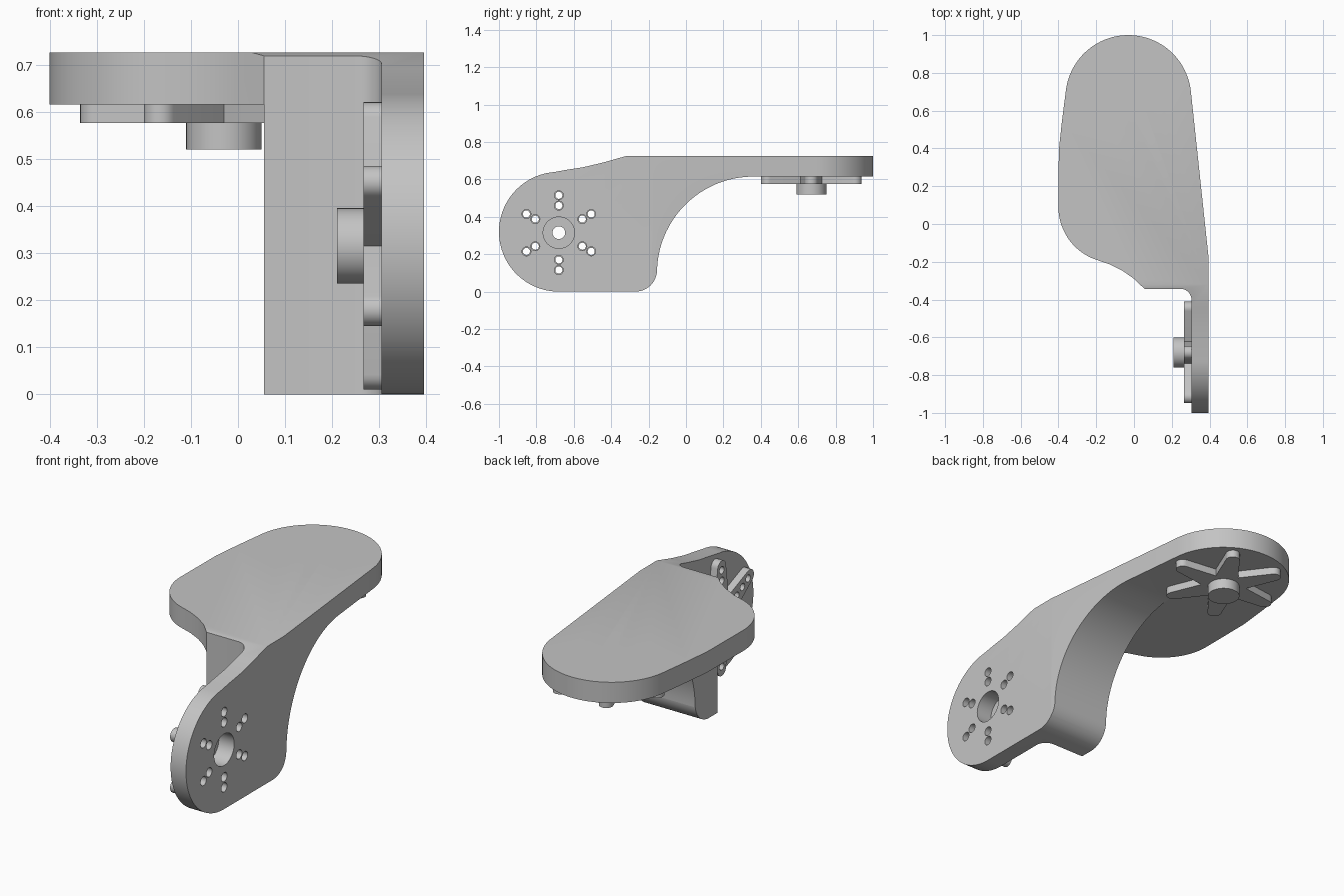
import bpy, bmesh
from math import cos, sin, pi, radians
from mathutils import Matrix, Vector

if "Cube" in bpy.data.objects:
    bpy.data.objects.remove(bpy.data.objects["Cube"], do_unlink=True)

grey = bpy.data.materials.new("light grey")
grey.use_nodes = True
grey.diffuse_color = (0.55, 0.55, 0.55, 1)
grey.node_tree.nodes["Principled BSDF"].inputs["Base Color"].default_value = grey.diffuse_color


def arc(cx, cy, r, start, end, steps=24):
    angles = [radians(start + (end - start) * i / steps) for i in range(steps + 1)]
    return [(cx + r * cos(a), cy + r * sin(a)) for a in angles]


def circle(cx, cy, r, steps=32):
    return arc(cx, cy, r, 0, 360, steps)[:-1]


def prisms(name, outlines, low, high, matrix=Matrix()):
    """One object of straight prisms, each extruded from an outline along local z."""
    bm = bmesh.new()
    for outline in outlines:
        face = bm.faces.new([bm.verts.new((x, y, low)) for x, y in outline])
        grown = bmesh.ops.extrude_face_region(bm, geom=[face])["geom"]
        moved = [v for v in grown if isinstance(v, bmesh.types.BMVert)]
        bmesh.ops.translate(bm, verts=moved, vec=(0, 0, high - low))
    bm.transform(matrix)
    bmesh.ops.recalc_face_normals(bm, faces=bm.faces)
    mesh = bpy.data.meshes.new(name)
    bm.to_mesh(mesh)
    bm.free()
    obj = bpy.data.objects.new(name, mesh)
    bpy.context.collection.objects.link(obj)
    mesh.materials.append(grey)
    return obj


def combine(target, other, operation):
    mod = target.modifiers.new("combine", "BOOLEAN")
    mod.operation, mod.solver, mod.object = operation, "EXACT", other
    bpy.context.view_layer.objects.active = target
    bpy.ops.object.modifier_apply(modifier=mod.name)
    bpy.data.objects.remove(other, do_unlink=True)


def finish(obj):
    bpy.ops.object.select_all(action="DESELECT")
    obj.select_set(True)
    bpy.context.view_layer.objects.active = obj
    bpy.ops.object.shade_smooth_by_angle(angle=radians(28))


def hole_ring(radii, r):
    return [circle(d * cos(k * pi / 3), d * sin(k * pi / 3), r, 20)
            for k in range(6) for d in radii]


# Bracket: plan outline crossed with side outline
plan = (arc(-0.03, 0.667, 0.333, 5.5, 173, 48)
        + [(-0.382, 0.54), (-0.398, 0.39)]
        + arc(-0.105, 0.09, 0.295, 180, 253)
        + [(-0.13, -0.213), (-0.06, -0.248), (0, -0.29), (0.055, -0.343)]
        + arc(0.245, -0.403, 0.06, 90, 0, 10)
        + [(0.305, -1.1), (0.395, -1.1), (0.395, -0.18)])
side = (arc(-0.68, 0.32, 0.32, 270, 95, 48)
        + [(-0.64, 0.651), (-0.55, 0.665), (-0.44, 0.691), (-0.32, 0.725),
           (1.1, 0.725), (1.1, 0.615)]
        + arc(0.36, 0.1, 0.515, 90, 180, 32)
        + arc(-0.27, 0.115, 0.115, 0, -90, 12))
yz_to_world = Matrix(((0, 0, 1, 0), (1, 0, 0, 0), (0, 1, 0, 0), (0, 0, 0, 1)))

bracket = prisms("bracket", [plan], -0.1, 0.9)
combine(bracket, prisms("side_shape", [side], -0.6, 0.6, yz_to_world), "INTERSECT")
# Open space below the plate beside the column
space = [(-0.7, -0.9), (0.055, -0.9), (0.055, 1.3), (-0.7, 1.3)]
combine(bracket, prisms("space", [space], -0.3, 0.615), "DIFFERENCE")


def add_horn(name, matrix, plate_hole):
    # Matching holes in the plate
    cuts = [circle(0, 0, plate_hole, 40)] + hole_ring((0.145, 0.2), 0.024)
    combine(bracket, prisms("holes", cuts, -0.16, 0.03, matrix), "DIFFERENCE")
    # Six tapered arms with round tips
    star = []
    for k in range(6):
        turn = Matrix.Rotation(k * pi / 3, 2)
        arm = arc(0.27, 0, 0.035, -85, 85, 12) + [(0.115 * cos(pi / 6), 0.115 * sin(pi / 6))]
        star += [tuple(turn @ Vector(p)) for p in arm]
    horn = prisms(name, [star], 0, 0.039, matrix)
    combine(horn, prisms("hub", [circle(0, 0, 0.08, 40)], 0.02, 0.095, matrix), "UNION")
    # Screw holes and splined bore
    cuts = [circle(0, 0, 0.034)] + hole_ring((0.145, 0.2, 0.255), 0.019)
    combine(horn, prisms("holes", cuts, -0.05, 0.15, matrix), "DIFFERENCE")
    spline = [((0.056 - 0.006 * (i % 2)) * cos(i * pi / 24),
               (0.056 - 0.006 * (i % 2)) * sin(i * pi / 24)) for i in range(48)]
    combine(horn, prisms("bore", [spline], 0.025, 0.15, matrix), "DIFFERENCE")
    finish(horn)


add_horn("top_horn", Matrix.Translation((-0.03, 0.67, 0.615)) @ Matrix.Rotation(pi, 4, "X"), 0.069)
add_horn("side_horn", Matrix.Translation((0.305, -0.68, 0.315)) @ Matrix.Rotation(-pi / 2, 4, "Y"), 0.084)
finish(bracket)
